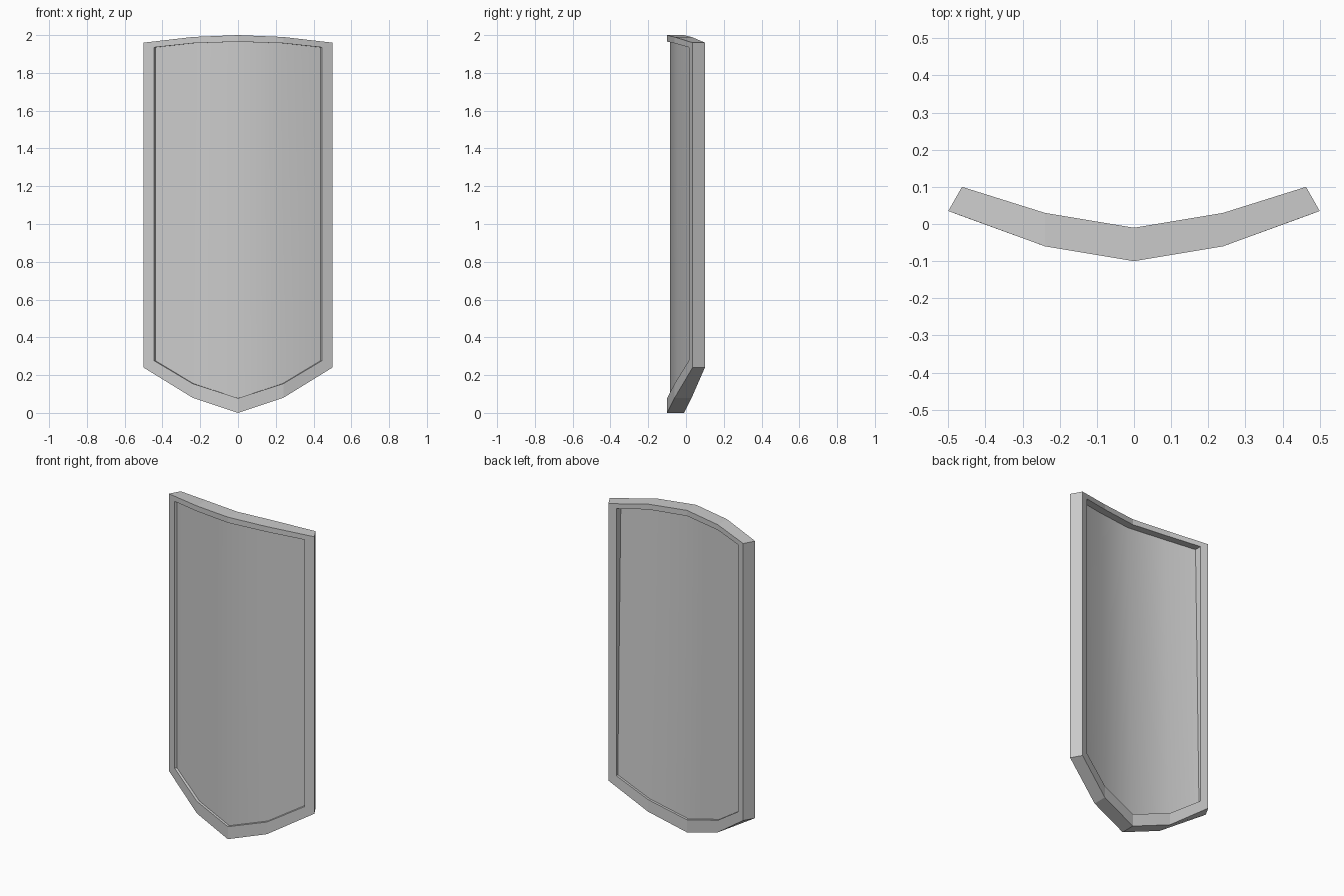
import bpy, bmesh

if "Cube" in bpy.data.objects:
    bpy.data.objects.remove(bpy.data.objects["Cube"])

BOT_OUT, TOP_OUT = (0.0, 0.08, 0.24), (2.0, 1.99, 1.96)
BOT_IN, TOP_IN = (0.078, 0.155, 0.277), (1.965, 1.957, 1.935)


def ring(cols, zbot, ztop, ytop=0.0, ybot=0.0):
    """Closed outline: five columns along the bottom, then back along the top."""
    order = [(-1, 2), (-1, 1), (1, 0), (1, 1), (1, 2)]
    low = [(s * cols[i][0], cols[i][1] + ybot, zbot[i]) for s, i in order]
    high = [(s * cols[i][0], cols[i][1] + ytop, ztop[i]) for s, i in order]
    return low + high[::-1]


def build(name, rings, caps, smooth):
    bm = bmesh.new()
    loops = [[bm.verts.new(p) for p in r] for r in rings]
    for a, b in zip(loops, loops[1:]):
        for i in range(10):
            j = (i + 1) % 10
            bm.faces.new((a[i], a[j], b[j], b[i]))
    for loop in caps:
        v = loops[loop]
        for i in range(4):
            bm.faces.new((v[i], v[i + 1], v[8 - i], v[9 - i]))
    bmesh.ops.recalc_face_normals(bm, faces=bm.faces)
    me = bpy.data.meshes.new(name)
    bm.to_mesh(me)
    bm.free()
    ob = bpy.data.objects.new(name, me)
    bpy.context.collection.objects.link(ob)
    for p in me.polygons:
        p.use_smooth = smooth and abs(p.normal.y) > 0.7
    return ob


# Plan-view curves (centre, middle, edge) of each layer
front_out = [(0, -0.1), (0.24, -0.06), (0.5, 0.035)]
front_in = [(0, -0.1), (0.24, -0.06), (0.446, 0.015)]
panel_front = [(0, -0.085), (0.236, -0.045), (0.438, 0.028)]
back_out = [(0, -0.01), (0.24, 0.03), (0.463, 0.1)]
back_in = [(0, -0.01), (0.24, 0.03), (0.419, 0.086)]

front_edge = ring(panel_front, BOT_IN, TOP_IN)
back_edge = ring(back_in, BOT_IN, TOP_IN, -0.045, -0.015)

# Raised border, with recess walls on both sides
build("shield_frame", [front_edge, ring(front_in, BOT_IN, TOP_IN),
      ring(front_out, BOT_OUT, TOP_OUT), ring(back_out, BOT_OUT, TOP_OUT),
      ring(back_in, BOT_IN, TOP_IN), back_edge], [], False)

# Recessed curved panel
build("shield_panel_front", [front_edge], [0], True)
build("shield_panel_back", [back_edge], [0], True)

# Panel surfaces must face away from each other
for name, sign in (("shield_panel_front", -1), ("shield_panel_back", 1)):
    me = bpy.data.objects[name].data
    if me.polygons[0].normal.y * sign < 0:
        me.flip_normals()
